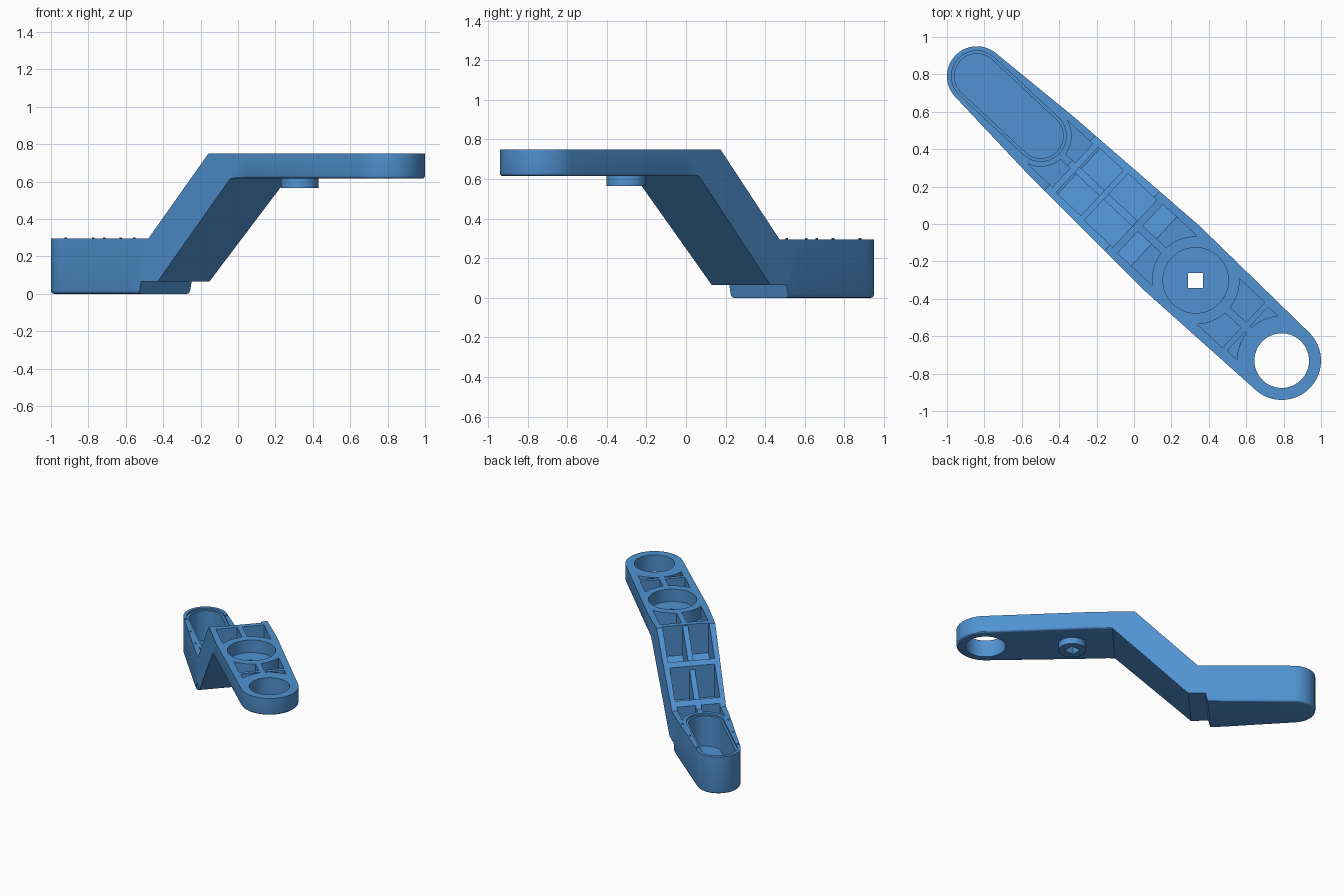
import bpy, bmesh, math
from mathutils import Matrix, Vector

if "Cube" in bpy.data.objects:
    bpy.data.objects.remove(bpy.data.objects["Cube"], do_unlink=True)

blue = bpy.data.materials.new("blue_plastic")
blue.use_nodes = True
COLOUR = (0.08, 0.29, 0.64, 1)
blue.diffuse_color = COLOUR
blue.node_tree.nodes["Principled BSDF"].inputs["Base Color"].default_value = COLOUR

# Work along the arm: u runs from the slotted end to the ring end, v is across
HUB, RING, SLOT = 1.6, 2.229, 0.467


def prisms(name, outlines, lo, hi, side=False):
    """Extrude outlines upward, or across the arm when they are side profiles."""
    bm = bmesh.new()
    for pts in outlines:
        rings = [[bm.verts.new((a, h, b) if side else (a, b, h)) for a, b in pts]
                 for h in (lo, hi)]
        bm.faces.new(rings[0])
        bm.faces.new(rings[1])
        for i in range(len(pts)):
            j = (i + 1) % len(pts)
            bm.faces.new((rings[0][i], rings[0][j], rings[1][j], rings[1][i]))
    bmesh.ops.recalc_face_normals(bm, faces=bm.faces)
    me = bpy.data.meshes.new(name)
    bm.to_mesh(me)
    bm.free()
    me.materials.append(blue)
    ob = bpy.data.objects.new(name, me)
    bpy.context.collection.objects.link(ob)
    return ob


def arc(cu, r, start, end, n=32):
    angles = [math.radians(start + (end - start) * i / n) for i in range(n + 1)]
    return [(cu + r * math.cos(a), r * math.sin(a)) for a in angles]


def circle(cu, r, n=64):
    return arc(cu, r, 0, 360, n)[:-1]


def stadium(r):
    return arc(0, r, 90, 270) + arc(SLOT, r, -90, 90)


def rect(u0, u1, v0, v1):
    return [(u0, v0), (u1, v0), (u1, v1), (u0, v1)]


def boolean(ob, tool, operation):
    mod = ob.modifiers.new("cut", 'BOOLEAN')
    mod.operation, mod.solver, mod.object = operation, 'EXACT', tool
    bpy.context.view_layer.objects.active = ob
    bpy.ops.object.modifier_apply(modifier=mod.name)
    bpy.data.objects.remove(tool, do_unlink=True)


# Arm: plan outline limited by the cranked side profile
outline = (arc(0, 0.16, 94, 266) + [(0.53, -0.195), (1.42, -0.227)]
           + arc(RING, 0.21, -89, 89) + [(1.42, 0.227), (0.53, 0.195)])
arm = prisms("crank_arm", [outline], -0.1, 0.9)
profile = [(-0.3, 0), (0.61, 0), (0.625, 0.065), (0.75, 0.065), (1.3, 0.615),
           (2.6, 0.615), (2.6, 0.75), (1.135, 0.75), (0.68, 0.295), (-0.3, 0.295)]
boolean(arm, prisms("side_limit", [profile], -0.4, 0.4, True), 'INTERSECT')

# Rounded lower edges
bm = bmesh.new()
bm.from_mesh(arm.data)
bmesh.ops.dissolve_limit(bm, angle_limit=0.01, verts=bm.verts, edges=bm.edges)
rim = []
for e in bm.edges:
    if len(e.link_faces) == 2:
        z = sorted(f.normal.z for f in e.link_faces)
        flat = all(abs(v.co.z) < 0.001 or abs(v.co.z - 0.615) < 0.001 for v in e.verts)
        if z[0] < -0.95 and abs(z[1]) < 0.1 and flat:
            rim.append(e)
bmesh.ops.bevel(bm, geom=rim, offset=0.016, segments=3, profile=0.5, affect='EDGES')
bm.to_mesh(arm.data)
bm.free()

# Boss under the hub
boolean(arm, prisms("hub_boss", [circle(HUB, 0.1)], 0.565, 0.63), 'UNION')

# Ribbed pockets: start, end and outer half width of each bay
bays = [(0.5, 0.70, 0.158), (0.733, 0.915, 0.166), (0.945, 1.155, 0.172),
        (1.195, 1.5, 0.178), (1.7, 1.95, 0.166), (1.98, 2.1, 0.16)]
shapes = []
for u0, u1, w in bays:
    shapes += [rect(u0, u1, 0.02, w), rect(u0, u1, -w, -0.02)]
pockets = prisms("pocket_cutter", shapes, 0, 1)
collars = [circle(SLOT, 0.165), circle(HUB, 0.235), circle(RING, 0.24)]
boolean(pockets, prisms("collars", collars, -0.1, 1.1), 'DIFFERENCE')
floor = [(0.3, 0.1), (0.745, 0.1), (1.295, 0.65), (2.5, 0.65), (2.5, 0.95), (0.3, 0.95)]
boolean(pockets, prisms("pocket_floor", [floor], -0.3, 0.3, True), 'INTERSECT')
boolean(arm, pockets, 'DIFFERENCE')

# Centre rib set slightly below the sloping top
low_rib = [[(a, a - 0.415), (b, b - 0.415), (b, b - 0.3), (a, a - 0.3)]
           for a, b in ((0.733, 0.915), (0.945, 1.155))]
boolean(arm, prisms("rib_relief", low_rib, -0.0205, 0.0205, True), 'DIFFERENCE')

# Long slot with a lip, hub recess and ring hole
boolean(arm, prisms("slot_lip", [stadium(0.136)], 0.28, 0.5), 'DIFFERENCE')
boolean(arm, prisms("slot_well", [stadium(0.12)], 0.04, 0.5), 'DIFFERENCE')
boolean(arm, prisms("hub_recess", [circle(HUB, 0.175)], 0.65, 0.9), 'DIFFERENCE')
boolean(arm, prisms("ring_hole", [circle(RING, 0.146)], 0.4, 0.9), 'DIFFERENCE')

# Square drive hole, turned to line up with the world axes
turn = math.atan2(0.682, 0.731)
square = arc(HUB, 0.057, math.degrees(turn) + 45, math.degrees(turn) + 315, 3)
boolean(arm, prisms("drive_hole", [square], 0.4, 0.9), 'DIFFERENCE')

# Tiny locating pins on the slot rim
pins = [[(a + u, b + s * (0.148 + 0.05 * u)) for a, b in circle(0, 0.007, 10)]
        for u in (0.03, 0.24, 0.45) for s in (-1, 1)]
rim_pins = prisms("rim_pins", pins, 0.285, 0.302)

# Place along the diagonal and smooth the round walls
place = Matrix.Translation(Vector((-0.84, 0.79, 0))) @ Matrix.Rotation(-turn, 4, 'Z')
for ob in (arm, rim_pins):
    ob.data.transform(place)
    bpy.ops.object.select_all(action='DESELECT')
    ob.select_set(True)
    bpy.context.view_layer.objects.active = ob
    bpy.ops.object.shade_smooth_by_angle(angle=math.radians(30))
